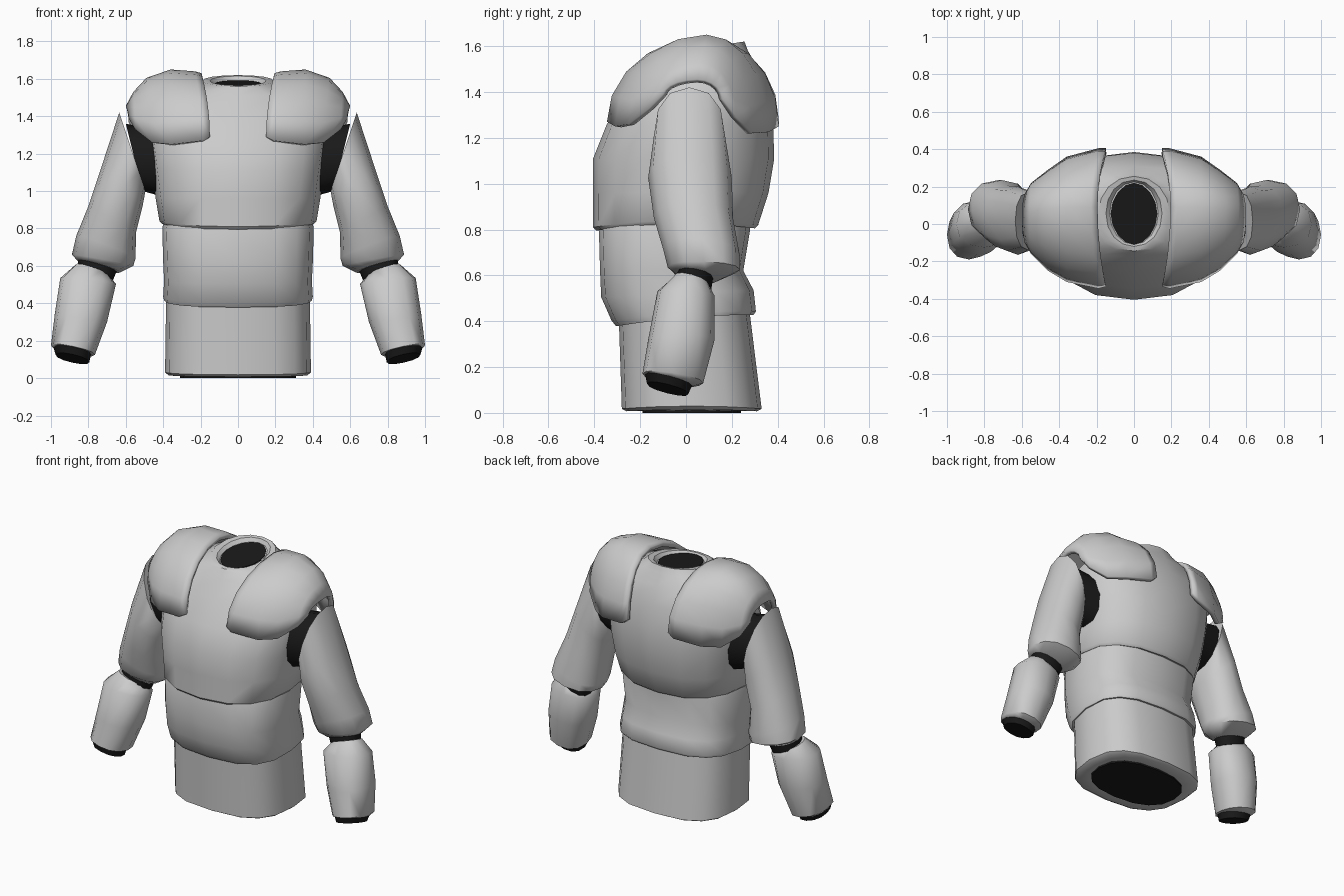
import bpy, bmesh
from math import sin, cos, pi, copysign
from mathutils import Vector

dark = bpy.data.materials.new("dark_lining")
dark.diffuse_color = (0.01, 0.01, 0.01, 1)


def spow(v, e):
    return copysign(abs(v) ** e, v)


def finish(name, bm, mirror=False, mat=None, angle=0.75, recalc=True):
    if recalc:
        bmesh.ops.recalc_face_normals(bm, faces=bm.faces)
    me = bpy.data.meshes.new(name)
    bm.to_mesh(me)
    bm.free()
    ob = bpy.data.objects.new(name, me)
    bpy.context.collection.objects.link(ob)
    if mat:
        me.materials.append(mat)
    bpy.ops.object.select_all(action='DESELECT')
    bpy.context.view_layer.objects.active = ob
    ob.select_set(True)
    bpy.ops.object.shade_smooth_by_angle(angle=angle)
    if mirror:
        ob.modifiers.new("mirror", 'MIRROR')
    return ob


def loft(name, rings, caps=True, **kw):
    """Skin a list of point rings, optionally closing both ends."""
    bm = bmesh.new()
    vs = [[bm.verts.new(p) for p in r] for r in rings]
    n = len(vs[0])
    for a, b in zip(vs, vs[1:]):
        for i in range(n):
            j = (i + 1) % n
            bm.faces.new((a[i], a[j], b[j], b[i]))
    if caps:
        bm.faces.new(vs[0])
        bm.faces.new(vs[-1])
    return finish(name, bm, **kw)


def body(z, rx, yf, yb, tilt=0.0, sag=0.0, p=2.4, n=16):
    """Horizontal torso ring; tilt raises the back, sag lowers front and back."""
    pts = []
    for i in range(n):
        t = 2 * pi * i / n
        c, s = spow(cos(t), 2 / p), spow(sin(t), 2 / p)
        y = (yf + yb) / 2 + (yb - yf) / 2 * s
        pts.append(Vector((rx * c, y, z + tilt / 2 * s - sag * s * s)))
    return pts


def limb(xi, zi, xo, zo, yf, yb, tilt=0.0, n=12):
    """Arm ring from its inner and outer points in the front view."""
    mid = Vector(((xi + xo) / 2, (yf + yb) / 2, (zi + zo) / 2))
    a = Vector(((xo - xi) / 2, 0, (zo - zi) / 2))
    b = Vector((0, (yb - yf) / 2, tilt / 2))
    return [mid + a * spow(cos(2 * pi * i / n), 0.88) + b * spow(sin(2 * pi * i / n), 0.88)
            for i in range(n)]


# Chest and back plate with collar
loft("chest_plate", [
    body(0.83, 0.38, -0.36, 0.27, 0.01, 0.02),
    body(0.825, 0.405, -0.39, 0.30, 0.01, 0.025),
    body(0.84, 0.42, -0.405, 0.315, 0.01, 0.025),
    body(0.96, 0.44, -0.405, 0.36),
    body(1.11, 0.46, -0.405, 0.385),
    body(1.26, 0.48, -0.345, 0.38),
    body(1.40, 0.47, -0.25, 0.35),
    body(1.51, 0.38, -0.18, 0.31),
    body(1.565, 0.22, -0.15, 0.27, 0.03),
    body(1.59, 0.19, -0.145, 0.255, 0.06, p=2.1),
    body(1.59, 0.15, -0.12, 0.235, 0.05, p=2.1),
    body(1.57, 0.13, -0.11, 0.225, 0.04, p=2)])

# Abdomen plate, hollowed at the small of the back
loft("abdomen_plate", [
    body(0.87, 0.39, -0.36, 0.27),
    body(0.80, 0.405, -0.38, 0.28, p=2.8),
    body(0.62, 0.40, -0.375, 0.25, p=2.8),
    body(0.52, 0.395, -0.37, 0.295, 0.03, p=2.8),
    body(0.435, 0.40, -0.325, 0.305, 0.04, 0.012, p=2.8),
    body(0.415, 0.395, -0.305, 0.295, 0.05, 0.012, p=2.8),
    body(0.42, 0.36, -0.28, 0.26, 0.05, 0.012, p=2.8)])

# Waist skirt
loft("waist_plate", [
    body(0.46, 0.385, -0.295, 0.275, p=2.8),
    body(0.38, 0.385, -0.292, 0.285, p=2.8),
    body(0.03, 0.39, -0.28, 0.33, 0, 0.012, p=2.8),
    body(0.015, 0.37, -0.26, 0.31, 0, 0.008, p=2.8),
    body(0.01, 0.32, -0.20, 0.25, p=2.4)])

# Dark linings closing the neck and waist openings
loft("neck_lining", [
    body(1.50, 0.11, -0.09, 0.20),
    body(1.575, 0.125, -0.11, 0.22, 0.035, p=1.9, n=16)], mat=dark)
loft("waist_lining", [
    body(0.05, 0.31, -0.19, 0.24),
    body(0.0, 0.31, -0.19, 0.24)], mat=dark)

# Upper arm
loft("upper_arm", [
    limb(0.495, 1.00, 0.635, 1.42, -0.14, 0.17),
    limb(0.51, 0.92, 0.73, 1.13, -0.165, 0.20),
    limb(0.545, 0.78, 0.80, 0.92, -0.14, 0.205),
    limb(0.548, 0.64, 0.865, 0.76, -0.10, 0.235, -0.03),
    limb(0.56, 0.60, 0.888, 0.66, -0.08, 0.235, -0.01),
    limb(0.63, 0.565, 0.86, 0.63, -0.05, 0.13, -0.03)], mirror=True, angle=0.9)

# Forearm
loft("forearm", [
    limb(0.69, 0.545, 0.87, 0.605, -0.05, 0.10, -0.04),
    limb(0.652, 0.505, 0.95, 0.535, -0.125, 0.125, -0.02),
    limb(0.70, 0.30, 0.98, 0.34, -0.165, 0.125),
    limb(0.765, 0.125, 1.0, 0.175, -0.19, 0.075, -0.04),
    limb(0.79, 0.125, 0.985, 0.16, -0.175, 0.03, -0.05)], mirror=True, angle=0.9)

# Dark shoulder, elbow and wrist linings
loft("shoulder_lining", [
    limb(0.40, 0.97, 0.44, 1.33, -0.13, 0.18),
    limb(0.51, 1.00, 0.60, 1.36, -0.12, 0.16)], mirror=True, mat=dark)
loft("elbow_lining", [
    limb(0.645, 0.58, 0.855, 0.655, -0.035, 0.12, -0.03),
    limb(0.67, 0.52, 0.855, 0.59, -0.04, 0.11, -0.04)], mirror=True, mat=dark)
loft("wrist_lining", [
    limb(0.785, 0.13, 0.99, 0.175, -0.18, 0.03, -0.05),
    limb(0.795, 0.085, 0.975, 0.125, -0.17, 0.01, -0.045)], mirror=True, mat=dark)

# Shoulder pads: arches running front to back, (x, lean, front yz, top yz, back yz)
arches = [(0.195, 0.045, -0.335, 1.29, 0.09, 1.63, 0.405, 1.28),
          (0.23, 0.04, -0.345, 1.27, 0.09, 1.64, 0.405, 1.25),
          (0.36, 0.0, -0.31, 1.25, 0.09, 1.65, 0.36, 1.225),
          (0.49, 0.03, -0.25, 1.26, 0.08, 1.605, 0.29, 1.22),
          (0.56, 0.01, -0.16, 1.33, 0.06, 1.53, 0.22, 1.29),
          (0.60, 0.015, -0.10, 1.39, 0.05, 1.455, 0.16, 1.37)]
bm = bmesh.new()
grid = []
for x, lean, yf, zf, yt, zt, yb, zb in arches:
    row = []
    for k in range(-5, 6):
        t = k / 5 * pi / 2
        ye, ze = (yf, zf) if k < 0 else (yb, zb)
        s = abs(sin(t))
        row.append(bm.verts.new((x - lean * s * s, yt + (ye - yt) * s, ze + (zt - ze) * cos(t))))
    grid.append(row)
for a, b in zip(grid, grid[1:]):
    for k in range(10):
        bm.faces.new((a[k], b[k], b[k + 1], a[k + 1]))
pad = finish("shoulder_pad", bm, mirror=True, angle=0.7, recalc=False)
thick = pad.modifiers.new("thickness", 'SOLIDIFY')
thick.thickness = 0.03
thick.offset = -1
